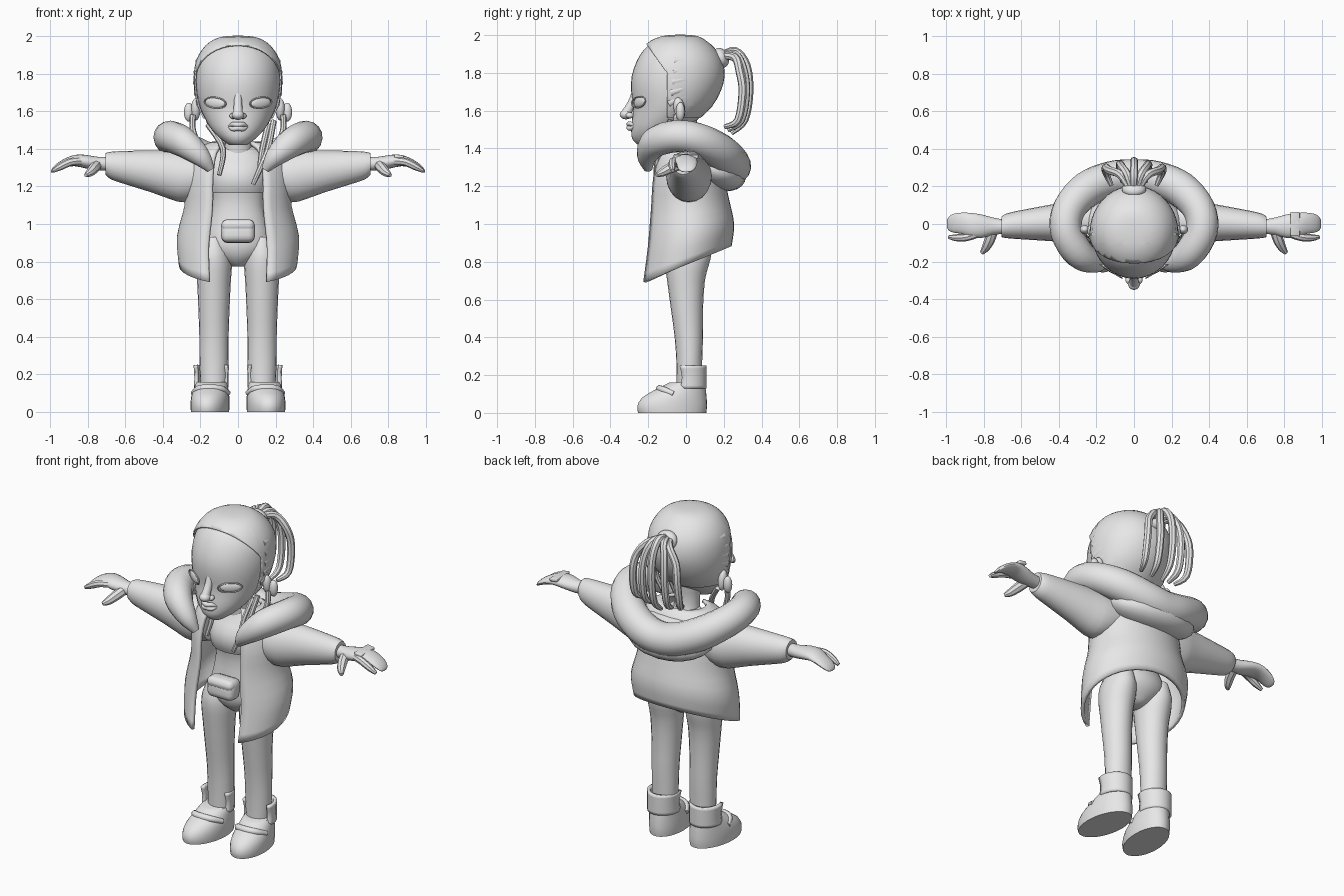
import bpy, bmesh
from math import sin, cos, pi, radians
from mathutils import Vector, Matrix, Euler

cube = bpy.data.objects.get("Cube")
if cube:
    bpy.data.objects.remove(cube, do_unlink=True)

GREY = (0.8, 0.8, 0.8, 1)
mat = bpy.data.materials.new("plain_grey")
mat.use_nodes = True
mat.diffuse_color = GREY
mat.node_tree.nodes["Principled BSDF"].inputs["Base Color"].default_value = GREY
parts = []


def finish(bm, name, mirror=False, thickness=0):
    """Turn a bmesh into an object, with a mirrored twin if wanted."""
    for side in ("left_", "right_") if mirror else ("",):
        if side == "right_":
            bmesh.ops.scale(bm, vec=(-1, 1, 1), verts=bm.verts)
        bmesh.ops.recalc_face_normals(bm, faces=bm.faces)
        me = bpy.data.meshes.new(side + name)
        bm.to_mesh(me)
        me.materials.append(mat)
        ob = bpy.data.objects.new(side + name, me)
        bpy.context.collection.objects.link(ob)
        if thickness:
            mod = ob.modifiers.new("thickness", 'SOLIDIFY')
            mod.thickness, mod.offset = thickness, 0
        parts.append(ob)
    bm.free()


def skin(rings, closed=True):
    """Bridge rings of points with quads."""
    bm = bmesh.new()
    loops = [[bm.verts.new(p) for p in r] for r in rings]
    n = len(loops[0])
    for a, b in zip(loops, loops[1:]):
        for i in range(n if closed else n - 1):
            j = (i + 1) % n
            bm.faces.new((a[i], a[j], b[j], b[i]))
    if closed:
        bm.faces.new(loops[0])
        bm.faces.new(loops[-1])
    return bm


def ring(c, u, v, n):
    return [Vector(c) + Vector(u) * cos(2 * pi * i / n) + Vector(v) * sin(2 * pi * i / n)
            for i in range(n)]


def spline(pts, steps):
    """Smooth resampling of points of any dimension."""
    out = []
    for i in range(len(pts) - 1):
        p0, p1, p2, p3 = pts[max(i - 1, 0)], pts[i], pts[i + 1], pts[min(i + 2, len(pts) - 1)]
        for k in range(steps):
            t = k / steps
            out.append(tuple(b + t / 2 * (c - a + t * (2 * a - 5 * b + 4 * c - d + t * (3 * (b - c) + d - a)))
                             for a, b, c, d in zip(p0, p1, p2, p3)))
    return out + [tuple(pts[-1])]


def upright(rows, xc=0, n=28, steps=2):
    """Loft from rows of height, half width, front y, back y."""
    return skin([ring((xc, (f + b) / 2, z), (w, 0, 0), (0, (b - f) / 2, 0), n)
                 for z, w, f, b in spline(rows, steps)])


def sideways(rows, n=20):
    """Loft from rows of x, centre z, half height, centre y, half depth."""
    return skin([ring((x, y, z), (0, ry, 0), (0, 0, rz), n) for x, z, rz, y, ry in spline(rows, 2)])


def wrap(rows, xc, start, count):
    """Open band facing front or back, from rows of z, half width, front y, back y, slope."""
    rings = []
    for z, w, f, b, slope in spline(rows, 3):
        loop = []
        for k in range(count + 1):
            a = radians(start + k * (360 - 2 * start) / count)
            y = (f + b) / 2 - (b - f) / 2 * cos(a)
            loop.append((xc + w * sin(a), y, z + slope * y))
        rings.append(loop)
    return skin(rings, closed=False)


def tube(name, pts, n=8, steps=4, mirror=False):
    """Swept round tube from points of x, y, z, radius."""
    pts = spline(pts, steps)
    ps = [Vector(p[:3]) for p in pts]
    rings, u = [], None
    for i, p in enumerate(ps):
        t = (ps[min(i + 1, len(ps) - 1)] - ps[max(i - 1, 0)]).normalized()
        u = t.orthogonal() if u is None else u - t * u.dot(t)
        u.normalize()
        rings.append(ring(p, u * pts[i][3], t.cross(u) * pts[i][3], n))
    finish(skin(rings), name, mirror)


def place(loc, size, rot):
    return Matrix.LocRotScale(Vector(loc), Euler([radians(a) for a in rot]), Vector(size))


def blob(name, loc, size, rot=(0, 0, 0), mirror=False):
    bm = bmesh.new()
    bmesh.ops.create_uvsphere(bm, u_segments=20, v_segments=12, radius=1, matrix=place(loc, size, rot))
    finish(bm, name, mirror)


def box(name, loc, size, rot=(0, 0, 0), bevel=0.01):
    bm = bmesh.new()
    bmesh.ops.create_cube(bm, size=1, matrix=place(loc, size, rot))
    bmesh.ops.bevel(bm, geom=bm.edges[:], offset=bevel, segments=3, affect='EDGES', profile=0.5)
    finish(bm, name)


# Head, with the hair as a slightly larger shell cut along a bent hairline
HEAD = [(1.42, .045, -.255, -.16), (1.45, .088, -.285, -.08), (1.5, .138, -.29, -.01), (1.56, .175, -.285, .07),
        (1.62, .202, -.28, .13), (1.7, .22, -.29, .175), (1.78, .224, -.288, .195), (1.86, .212, -.262, .182),
        (1.92, .18, -.225, .145), (1.96, .14, -.18, .1), (1.985, .085, -.12, .055), (1.992, .02, -.05, -.01)]
finish(upright(HEAD, n=40), "head")
bm = upright([(z + .006, w + .008, f - .006, b + .006) for z, w, f, b in HEAD[3:]], n=40)
brow = (Vector((0, -.2, 1.94)), Vector((0, .14, .1)))
temple = (Vector((0, -.1, 1.8)), Vector((0, 1, 0)))
for co, no in (brow, temple):
    bmesh.ops.bisect_plane(bm, geom=bm.verts[:] + bm.edges[:] + bm.faces[:], plane_co=co, plane_no=no)
face_side = [f for f in bm.faces
             if all((f.calc_center_median() - co).dot(no) < 0 for co, no in (brow, temple))]
bmesh.ops.delete(bm, geom=face_side, context='FACES')
finish(bm, "hair", thickness=.008)


def on_head(z, angle, out):
    """Point on the head surface; the angle is measured from the front."""
    for a, b in zip(HEAD, HEAD[1:]):
        if a[0] <= z <= b[0]:
            t = (z - a[0]) / (b[0] - a[0])
            w, f, k = [p + t * (q - p) for p, q in zip(a[1:], b[1:])]
            return ((w + out) * sin(angle), (f + k) / 2 - ((k - f) / 2 + out) * cos(angle), z)


# Braided rows fading back over the temples
for i in range(5):
    z = 1.64 + i * .056
    path = [on_head(z + (1.86 - z) * k * .12, radians(84 + 15 * k), -.006 - .003 * k) + (.024 - .002 * k,)
            for k in range(4)]
    tube(f"braid_row_{i + 1}", path, n=12, mirror=True)

# Tied bun and hanging locks
blob("hair_tie", (0, .185, 1.88), (.065, .04, .055), (25, 0, 0))
for i in range(5):
    s = (i - 2) / 2
    d = abs(s) * .035
    tube(f"ponytail_lock_{i + 1}",
         [(s * .02, .18, 1.89, .018), (s * .07, .26, 1.915 - d, .022), (s * .13, .32 - d, 1.84 - d, .022),
          (s * .15, .335 - d, 1.7, .022), (s * .15, .31 - d, 1.55, .02), (s * .12, .24 - d, 1.48 + d, .012)])

# Ears and front locks
blob("ear", (.225, -.035, 1.61), (.025, .03, .06), (10, 0, 0), True)
blob("earring", (.262, -.03, 1.595), (.026, .024, .05), mirror=True)
tube("side_lock", [(.24, -.05, 1.58, .016), (.24, -.06, 1.5, .016), (.2, -.08, 1.4, .014)], mirror=True)
tube("left_front_lock", [(.19, -.08, 1.55, .016), (.16, -.13, 1.4, .016), (.12, -.155, 1.3, .016), (.08, -.16, 1.21, .012)])
tube("left_short_lock", [(.16, -.08, 1.53, .016), (.13, -.13, 1.4, .016), (.11, -.15, 1.27, .012)])
tube("right_front_lock", [(-.16, -.08, 1.53, .016), (-.08, -.13, 1.4, .016), (-.1, -.16, 1.26, .012)])

# Facial features
tube("nose_bridge", [(0, -.266, 1.7, .02), (0, -.287, 1.64, .022), (0, -.315, 1.588, .026)], n=16)
blob("nose_tip", (0, -.318, 1.58), (.032, .033, .026))
blob("nostril", (.026, -.298, 1.575), (.019, .022, .016), mirror=True)
for name, z, h in (("upper_lip", 1.528, .003), ("lower_lip", 1.51, -.004)):
    tube(name, [(-.052, -.272, 1.519, .004), (-.028, -.293, z + h, .012), (0, -.302, z, .014),
                (.028, -.293, z + h, .012), (.052, -.272, 1.519, .004)], n=12)
blob("eye", (.122, -.245, 1.645), (.06, .013, .029), (0, -5, 30), True)
lids = [(.122 + .058 * cos(a), -.252 + .036 * cos(a), 1.645 + .029 * sin(a) + .006 * cos(a), .004)
        for a in [k * pi / 8 for k in range(17)]]
tube("eyelids", lids, n=6, steps=1, mirror=True)

# Body, legs and waist pouch
finish(upright([(.775, .035, -.04, .06), (.81, .1, -.08, .1), (.86, .165, -.105, .135), (.92, .178, -.11, .14),
                (1.0, .155, -.1, .11), (1.1, .135, -.09, .09), (1.17, .14, -.1, .09)]), "hips_and_waist")
finish(upright([(1.165, .148, -.12, .1), (1.22, .16, -.14, .11), (1.29, .16, -.13, .11),
                (1.36, .15, -.08, .1), (1.41, .09, -.06, .09)]), "top")
finish(upright([(1.36, .085, -.07, .08), (1.44, .07, -.08, .05), (1.56, .075, -.1, .06)]), "neck")
finish(upright([(.12, .07, -.05, .085), (.25, .077, -.05, .085), (.4, .078, -.06, .09), (.55, .083, -.08, .09),
                (.7, .09, -.1, .1), (.78, .096, -.11, .12), (.85, .09, -.108, .135), (.93, .06, -.08, .12)],
               xc=.128, n=20), "leg", True)
box("waist_pouch", (0, -.14, .962), (.18, .1, .125), (-6, 0, 0), .035)
box("pouch_flap", (0, -.14, .99), (.176, .106, .065), (-6, 0, 0), .03)

# Shoes, toes turned slightly out, with a strap and a curved tongue
turn = Matrix.Translation((.14, 0, 0)) @ Matrix.Rotation(radians(7), 4, 'Z')
bm = upright([(0, .1, -.255, .108), (.035, .102, -.26, .112), (.08, .1, -.235, .11), (.12, .092, -.17, .106),
              (.145, .086, -.12, .102), (.16, .08, -.09, .1)])
bm.transform(turn)
finish(bm, "shoe", True)
tube("shoe_strap", [(.052, -.075, .1, .014), (.09, -.125, .122, .018), (.155, -.14, .127, .02),
                    (.21, -.12, .122, .018), (.238, -.065, .1, .014)], n=10, mirror=True)
finish(wrap([(.13, .083, -.085, .1, 0), (.19, .082, -.075, .1, 0), (.25, .086, -.092, .1, 0)], .142, 292, 12),
       "shoe_tongue", True, .018)

# Open jacket with a hem that drops toward the front
finish(wrap([(1.43, .13, -.08, .11, 0), (1.38, .23, -.15, .16, 0), (1.25, .27, -.19, .19, .02),
             (1.1, .275, -.205, .22, .1), (.93, .315, -.225, .245, .28), (.785, .305, -.25, .232, .43)],
            0, 30, 32), "jacket", thickness=.02)

# Thick folded hood
half = [(.145, -.2, 1.29, .022), (.2, -.205, 1.36, .055), (.29, -.16, 1.435, .08), (.36, -.04, 1.465, .085),
        (.345, .08, 1.44, .088), (.25, .185, 1.38, .095), (.12, .24, 1.325, .095)]
tube("hood_rim", half + [(0, .25, 1.305, .095)] + [(-x, y, z, r) for x, y, z, r in half[::-1]], n=16)
blob("hood_bag", (0, .15, 1.29), (.28, .175, .105), (-22, 0, 0))

# Sleeves
finish(sideways([(.17, 1.26, .11, .02, .12), (.28, 1.25, .135, .015, .12), (.36, 1.262, .13, .01, .108),
                 (.46, 1.28, .112, .005, .095), (.62, 1.303, .085, -.005, .075), (.68, 1.312, .072, -.01, .065),
                 (.705, 1.32, .058, -.015, .055)]), "sleeve", True)

# Mitten-like hands with a separate forefinger and thumb
finish(sideways([(.68, 1.32, .036, -.015, .036), (.75, 1.322, .036, -.012, .046), (.81, 1.332, .036, -.012, .062),
                 (.87, 1.338, .03, -.005, .064), (.92, 1.325, .024, .004, .056), (.96, 1.305, .02, .004, .05),
                 (.985, 1.288, .014, .002, .038), (.995, 1.28, .005, .0, .02)]), "hand", True)
tube("forefinger", [(.83, -.05, 1.335, .022), (.89, -.07, 1.33, .021), (.945, -.073, 1.305, .019),
                    (.985, -.07, 1.282, .01)], mirror=True)
tube("thumb", [(.75, -.03, 1.315, .028), (.768, -.085, 1.295, .028), (.79, -.128, 1.272, .022),
               (.81, -.155, 1.26, .011)], mirror=True)
box("left_hand_band", (.857, 0, 1.358), (.05, .13, .02), (0, 8, 0), .006)

# Smooth shading with crisp edges
bpy.ops.object.select_all(action='DESELECT')
for ob in parts:
    ob.select_set(True)
bpy.context.view_layer.objects.active = parts[0]
bpy.ops.object.shade_smooth_by_angle(angle=radians(40))
